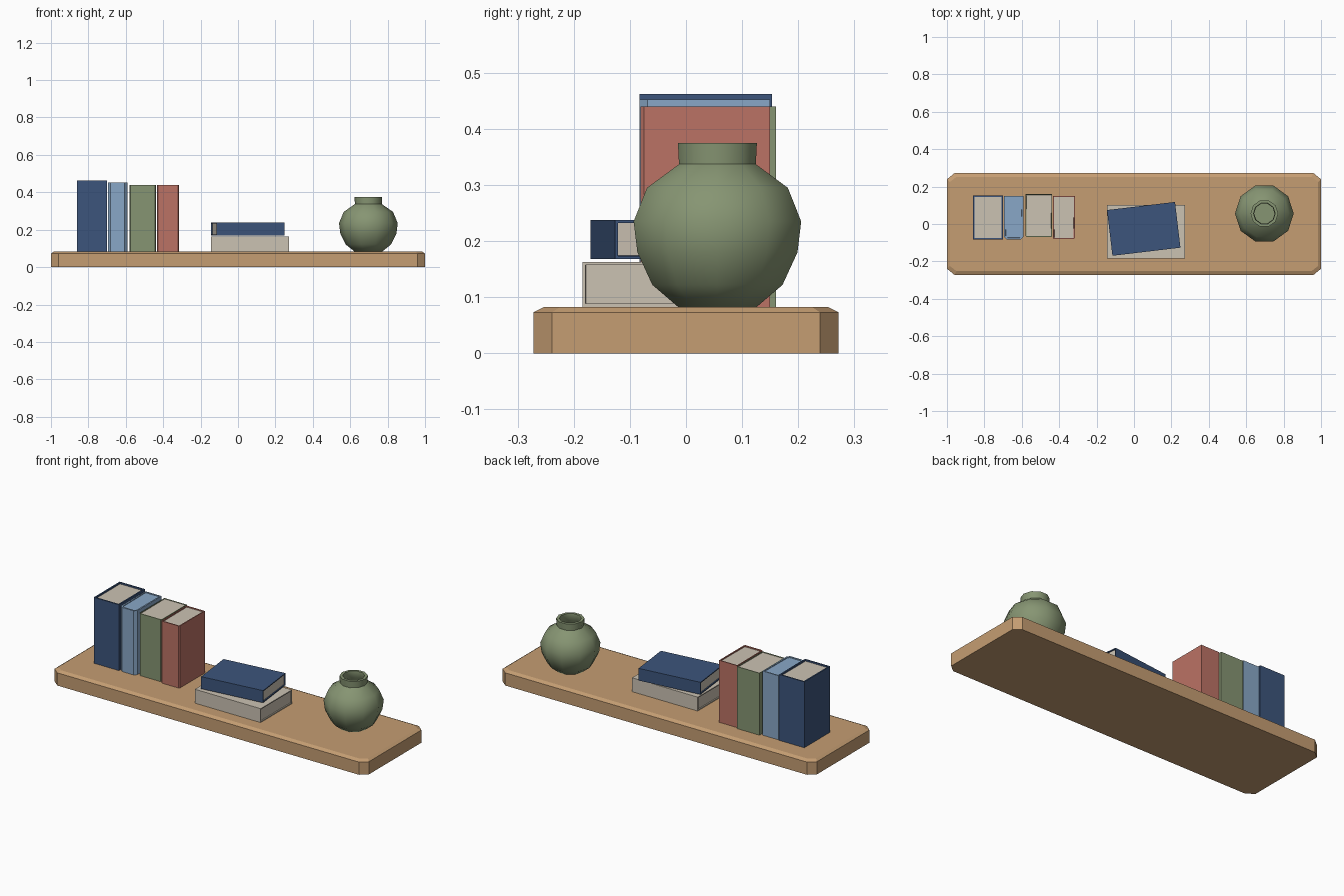
import bpy, bmesh, math
from mathutils import Matrix, Vector

if "Cube" in bpy.data.objects:
    bpy.data.objects.remove(bpy.data.objects["Cube"])


def material(name, rgb):
    m = bpy.data.materials.new(name)
    m.diffuse_color = (*rgb, 1)
    m.use_nodes = True
    m.node_tree.nodes["Principled BSDF"].inputs["Base Color"].default_value = m.diffuse_color
    return m


WOOD = material("warm wood", (0.56, 0.34, 0.17))
NAVY = material("navy blue", (0.045, 0.09, 0.20))
SKY = material("light blue", (0.25, 0.39, 0.57))
GREEN = material("sage green", (0.24, 0.30, 0.17))
RED = material("brick red", (0.50, 0.17, 0.13))
CREAM = material("cream paper", (0.60, 0.54, 0.45))


def finish(bm, name, mats):
    bmesh.ops.recalc_face_normals(bm, faces=bm.faces)
    mesh = bpy.data.meshes.new(name)
    bm.to_mesh(mesh)
    bm.free()
    ob = bpy.data.objects.new(name, mesh)
    bpy.context.collection.objects.link(ob)
    for m in mats:
        mesh.materials.append(m)
    return ob


def bridge(bm, a, b):
    n = len(a)
    for i in range(n):
        bm.faces.new((a[i], a[(i + 1) % n], b[(i + 1) % n], b[i]))


# shelf board: cut corners and a chamfered top edge
def corner_loop(bm, x, y, z, cx, cy):
    pts = [(x, cy - y), (x, y - cy), (x - cx, y), (cx - x, y),
           (-x, y - cy), (-x, cy - y), (cx - x, -y), (x - cx, -y)]
    return [bm.verts.new((px, py, z)) for px, py in pts]


bm = bmesh.new()
low = corner_loop(bm, 1.0, 0.272, 0, 0.04, 0.033)
mid = corner_loop(bm, 1.0, 0.272, 0.073, 0.04, 0.033)
top = corner_loop(bm, 0.985, 0.252, 0.083, 0.036, 0.028)
bridge(bm, low, mid)
bridge(bm, mid, top)
bm.faces.new(low)
bm.faces.new(top)
finish(bm, "shelf_board", [WOOD])


# book: wrapped cover with a recessed page block at both ends
def book(name, size, loc, cover, pages, rim=0.01, deep=0.008, spine=0.0, turn=None):
    sx, sy, sz = (s / 2 for s in size)
    bm = bmesh.new()
    outline = [(sx, sy), (-sx, sy)]
    if spine:
        outline += [(-sx, -sy + spine), (-sx + spine, -sy),
                    (sx - spine, -sy), (sx, -sy + spine)]
    else:
        outline += [(-sx, -sy), (sx, -sy)]
    lo = [bm.verts.new((x, y, -sz)) for x, y in outline]
    hi = [bm.verts.new((x, y, sz)) for x, y in outline]
    bridge(bm, lo, hi)
    ends = [bm.faces.new(lo), bm.faces.new(hi)]
    bmesh.ops.recalc_face_normals(bm, faces=bm.faces)
    bmesh.ops.inset_individual(bm, faces=ends, thickness=rim)
    for f in ends:
        f.material_index = 1
    for f in list(ends):
        bmesh.ops.inset_individual(bm, faces=[f], thickness=0.0005, depth=-deep)
    # walls of the recess belong to the cover
    for f in bm.faces:
        if abs(f.normal.z) < 0.5:
            f.material_index = 0
    m = Matrix.Translation(Vector(loc))
    if turn is not None:
        m = m @ turn
    bm.transform(m)
    return finish(bm, name, [cover, pages])


# standing books: x range, y range, top, colours, rim, recess, spine chamfer
B = 0.083
for name, x0, x1, y0, y1, z, cov, pag, rim, deep, sp in [
    ("tall_navy_book", -0.86, -0.70, -0.083, 0.153, 0.462, NAVY, CREAM, 0.011, 0.008, 0),
    ("light_blue_book", -0.695, -0.592, -0.083, 0.15, 0.452, SKY, SKY, 0.01, 0.004, 0.014),
    ("green_book", -0.58, -0.438, -0.07, 0.16, 0.44, GREEN, CREAM, 0.005, 0.003, 0.006),
    ("red_book", -0.433, -0.316, -0.081, 0.15, 0.44, RED, CREAM, 0.007, 0.006, 0.006),
]:
    book(name, (x1 - x0, y1 - y0, z - B), ((x0 + x1) / 2, (y0 + y1) / 2, (z + B) / 2),
         cov, pag, rim, deep, sp)

# lying books: stood up, then tipped so the page ends face along x
tip = Matrix.Rotation(math.radians(90), 4, 'Y')
book("lying_cream_book", (0.08, 0.285, 0.418), (0.064, -0.042, 0.123),
     CREAM, CREAM, 0.008, 0.006, 0, tip)
book("lying_navy_book", (0.07, 0.246, 0.366), (0.052, -0.026, 0.203),
     NAVY, CREAM, 0.008, 0.006, 0, Matrix.Rotation(math.radians(6.8), 4, 'Z') @ tip)

# vase: ten-sided lathe with an open neck and inner wall
profile = [(0.074, 0.083), (0.122, 0.122), (0.15, 0.18), (0.157, 0.235), (0.132, 0.295),
           (0.072, 0.337), (0.074, 0.375), (0.058, 0.375), (0.055, 0.337),
           (0.11, 0.28), (0.12, 0.18), (0.06, 0.10)]
bm = bmesh.new()
N = 10
rings = [[bm.verts.new((0.697 + r * math.cos(2 * math.pi * i / N),
                        0.056 + r * math.sin(2 * math.pi * i / N), z))
          for i in range(N)] for r, z in profile]
for a, b in zip(rings, rings[1:]):
    bridge(bm, a, b)
bm.faces.new(rings[0])
bm.faces.new(rings[-1])
vase = finish(bm, "vase", [GREEN])
bpy.context.view_layer.objects.active = vase
vase.select_set(True)
bpy.ops.object.shade_smooth_by_angle(angle=math.radians(50))
